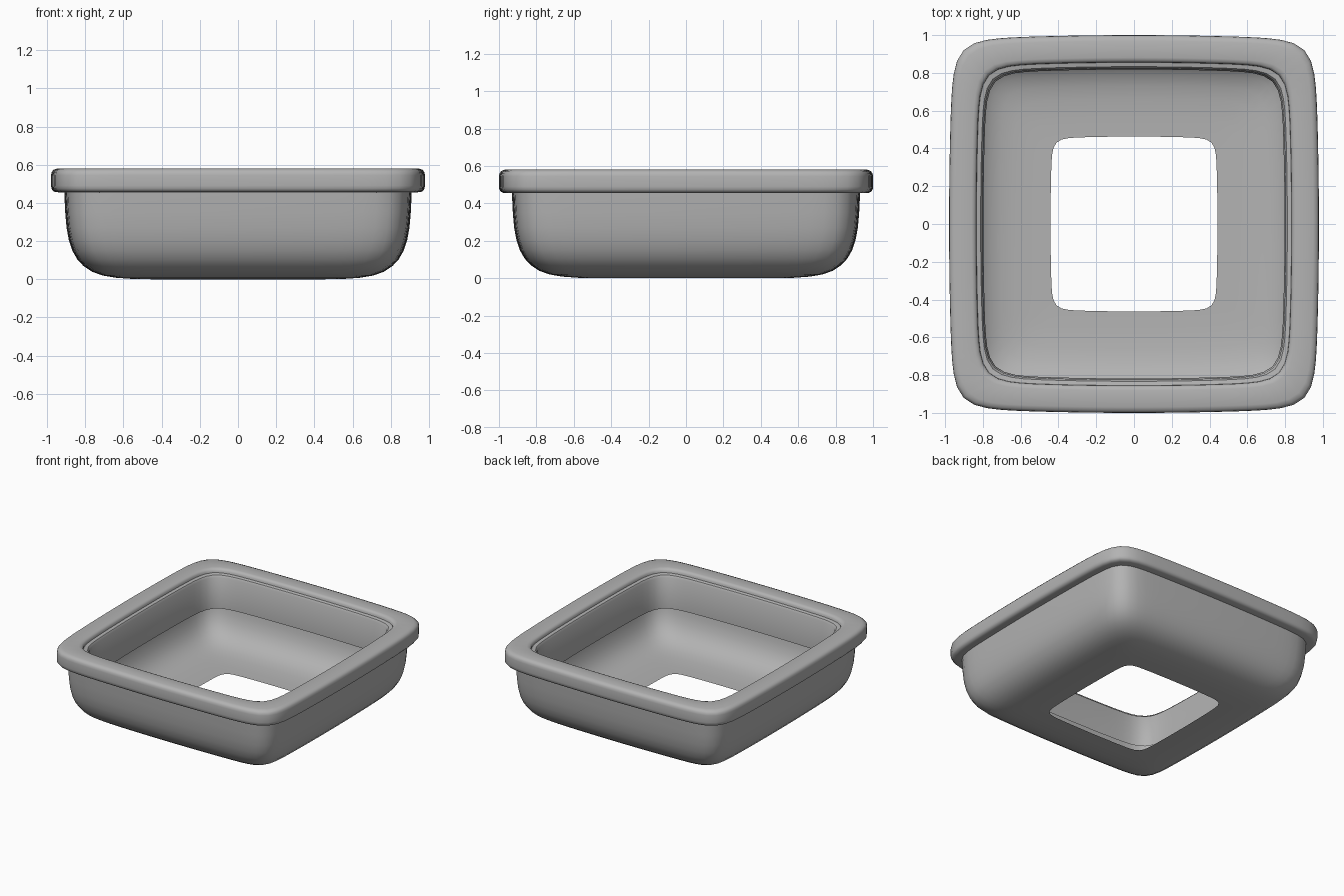
import bpy, bmesh, math

if "Cube" in bpy.data.objects:
    bpy.data.objects.remove(bpy.data.objects["Cube"])

SIDES = 128

# Mid grey for every part
grey = bpy.data.materials.new("mid_grey")
grey.diffuse_color = (0.45, 0.45, 0.45, 1)
grey.use_nodes = True
grey.node_tree.nodes["Principled BSDF"].inputs["Base Color"].default_value = grey.diffuse_color


def ring(bm, half_x, z, power, bow):
    """One rounded-square loop with gently bowed sides, a little longer in y."""
    half_y = half_x + 0.021
    verts = []
    for i in range(SIDES):
        a = 2 * math.pi * i / SIDES
        c, s = math.cos(a), math.sin(a)
        r = (abs(c) ** power + abs(s) ** power) ** (-1 / power)
        u, v = r * c, r * s
        x = half_x * u * (1 - bow * v * v)
        y = half_y * v * (1 - bow * u * u)
        verts.append(bm.verts.new((x, y, z)))
    return verts


def loft(name, profile, power, bow):
    bm = bmesh.new()
    loops = [ring(bm, x, z, power, bow) for x, z in profile]
    for lo, hi in zip(loops, loops[1:]):
        for i in range(SIDES):
            j = (i + 1) % SIDES
            bm.faces.new((lo[i], lo[j], hi[j], hi[i]))
    mesh = bpy.data.meshes.new(name)
    bm.to_mesh(mesh)
    bm.free()
    mesh.materials.append(grey)
    ob = bpy.data.objects.new(name, mesh)
    bpy.context.collection.objects.link(ob)
    bpy.ops.object.select_all(action='DESELECT')
    ob.select_set(True)
    bpy.context.view_layer.objects.active = ob
    bpy.ops.object.shade_smooth_by_angle(angle=math.radians(40))
    return ob


# Basin shell: from the square floor opening out and up to the rim
loft("basin_shell", [
    (0.442, 0.0), (0.54, 0.001), (0.64, 0.008), (0.71, 0.02),
    (0.765, 0.04), (0.81, 0.07), (0.842, 0.105), (0.868, 0.15),
    (0.886, 0.205), (0.898, 0.27), (0.905, 0.35), (0.91, 0.456),
], 13, 0.022)

# Rim: underside, rounded outer edge, flat top, inner step and hanging skirt
loft("rim", [
    (0.905, 0.455), (0.955, 0.456), (0.969, 0.462), (0.977, 0.474),
    (0.979, 0.49), (0.979, 0.545), (0.976, 0.561), (0.967, 0.573),
    (0.948, 0.58), (0.86, 0.58), (0.845, 0.576), (0.836, 0.565),
    (0.834, 0.55), (0.812, 0.545), (0.803, 0.53), (0.797, 0.295),
], 11.5, 0.025)
